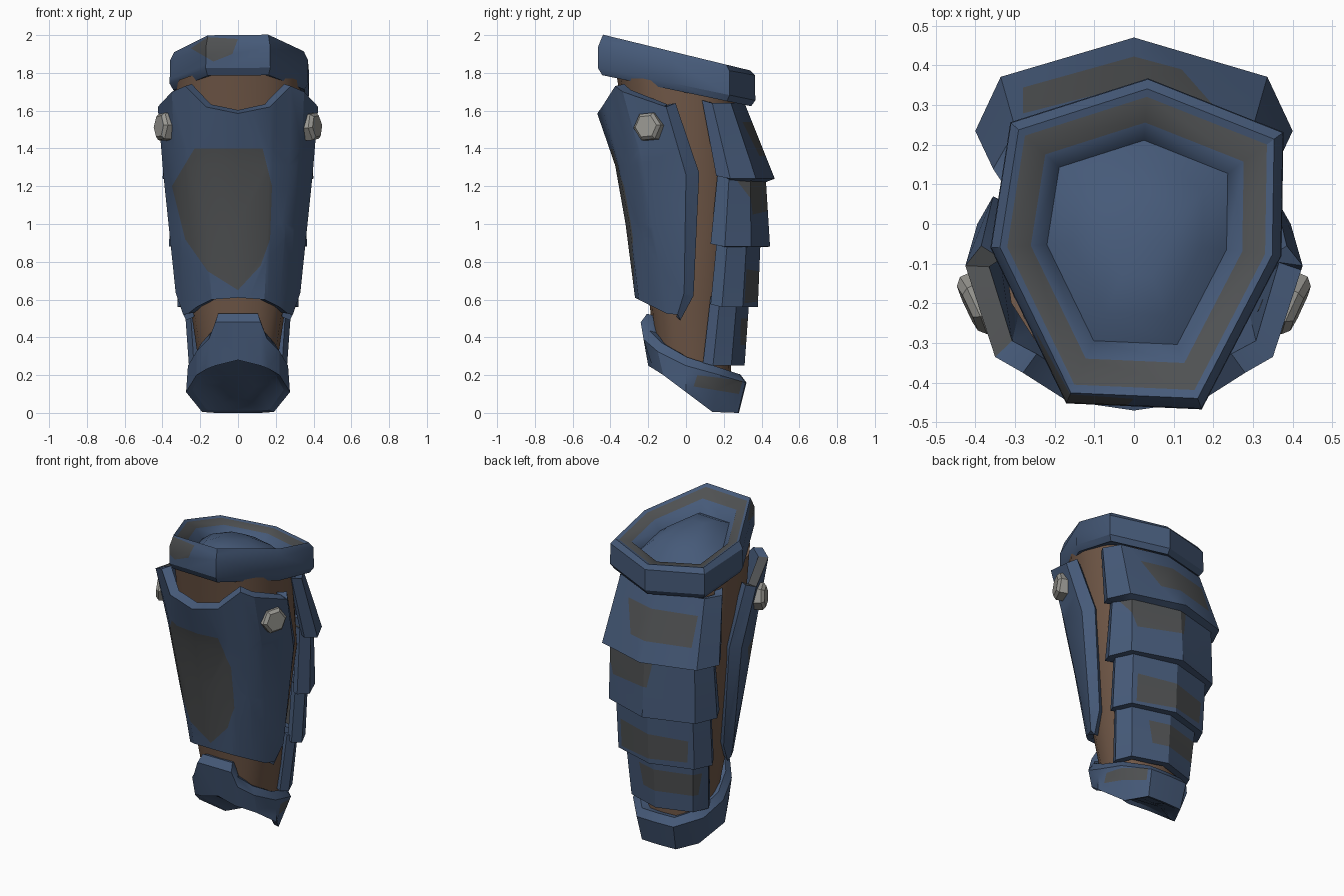
import bpy, bmesh, math
from mathutils import Vector

if "Cube" in bpy.data.objects:
    bpy.data.objects.remove(bpy.data.objects["Cube"])


def material(name, rgb):
    m = bpy.data.materials.new(name)
    m.diffuse_color = (*rgb, 1)
    m.use_nodes = True
    m.node_tree.nodes["Principled BSDF"].inputs["Base Color"].default_value = m.diffuse_color
    return m


BLUE = material("steel_blue", (0.061, 0.102, 0.19))
GREY = material("worn_grey", (0.078, 0.082, 0.085))
BROWN = material("leather_brown", (0.16, 0.095, 0.062))
BOLT = material("bolt_grey", (0.32, 0.315, 0.29))


def loft(rings, closed=True, bands=(), caps=(True, True)):
    """Skin a list of point rings; bands gives a material index per strip."""
    bm = bmesh.new()
    vs = [[bm.verts.new(p) for p in r] for r in rings]
    n = len(rings[0])
    for i in range(len(vs) - 1):
        for j in range(n if closed else n - 1):
            k = (j + 1) % n
            f = bm.faces.new((vs[i][j], vs[i][k], vs[i + 1][k], vs[i + 1][j]))
            f.material_index = bands[i] if i < len(bands) else 0
    if closed:
        for r, cap in zip((vs[0], vs[-1]), caps):
            if cap:
                c = bm.verts.new(sum((v.co for v in r), Vector()) / n)
                for j in range(n):
                    bm.faces.new((r[j], r[(j + 1) % n], c))
        bmesh.ops.recalc_face_normals(bm, faces=bm.faces)
    else:
        bm.normal_update()
        out = sum(f.normal.xy.dot(f.calc_center_median().xy) for f in bm.faces)
        if out < 0:
            bmesh.ops.reverse_faces(bm, faces=bm.faces)
    bm.normal_update()
    return bm


def face_z(bm, sign):
    """Turn an open pad so that it faces up or down."""
    if sum(f.normal.z * f.calc_area() for f in bm.faces) * sign < 0:
        bmesh.ops.reverse_faces(bm, faces=bm.faces)
    return bm


def paint(bm, poly, axes, facing, sign, mat=1):
    """Cut a convex outline into the faces turned one way and colour the inside."""
    def turned():
        bm.normal_update()
        return [f for f in bm.faces if f.normal[facing] * sign > 0.25]
    mid = [sum(p[k] for p in poly) / len(poly) for k in (0, 1)]
    planes = []
    for a, b in zip(poly, poly[1:] + poly[:1]):
        co, no = Vector(), Vector()
        co[axes[0]], co[axes[1]] = a
        no[axes[0]], no[axes[1]] = b[1] - a[1], a[0] - b[0]
        m = co.copy()
        m[axes[0]], m[axes[1]] = mid
        if (m - co).dot(no) > 0:
            no.negate()
        planes.append((co, no.normalized()))
        fs = turned()
        geom = fs + list({e for f in fs for e in f.edges}) + list({v for f in fs for v in f.verts})
        bmesh.ops.bisect_plane(bm, geom=geom, plane_co=co, plane_no=no, dist=1e-4)
    for f in turned():
        c = f.calc_center_median()
        if all((c - co).dot(no) < 0 for co, no in planes):
            f.material_index = mat


def finish(name, bm, mats, thick=0, smooth=30):
    me = bpy.data.meshes.new(name)
    bm.to_mesh(me)
    bm.free()
    ob = bpy.data.objects.new(name, me)
    bpy.context.collection.objects.link(ob)
    for m in mats:
        me.materials.append(m)
    bpy.ops.object.select_all(action='DESELECT')
    ob.select_set(True)
    bpy.context.view_layer.objects.active = ob
    if thick:
        s = ob.modifiers.new("thickness", 'SOLIDIFY')
        s.thickness = thick
        s.offset = -1
        bpy.ops.object.modifier_apply(modifier=s.name)
    bpy.ops.object.shade_smooth_by_angle(angle=math.radians(smooth))
    return ob


def both(half):
    """Mirror an open row that starts on the centre line."""
    return [(-x, y, z) for x, y, z in reversed(half[1:])] + list(half)


def around(half):
    """Mirror a half ring whose two ends lie on the centre line."""
    return list(half) + [(-x, y, z) for x, y, z in reversed(half[1:-1])]


# Leather core
rings = []
for z, yc, hx, hy, tilt in [(0.23, 0.04, 0.2, 0.2, 0.4), (0.55, 0.02, 0.25, 0.21, 0),
                            (1.2, 0.015, 0.335, 0.285, 0), (1.72, -0.05, 0.33, 0.32, 0.22)]:
    ring = []
    for i in range(16):
        c, s = math.cos(i * math.pi / 8), math.sin(i * math.pi / 8)
        x = hx * math.copysign(abs(c) ** 0.8, c)
        y = yc + hy * math.copysign(abs(s) ** 0.8, s)
        ring.append((x, y, z - tilt * y))
    rings.append(ring)
finish("leather_core", loft(rings), [BROWN])

# Top cuff: seven-sided tilted rim around a domed pad
HEPT = [(0.035, 0.365), (0.375, 0.23), (0.37, -0.08), (0.17, -0.465),
        (-0.17, -0.45), (-0.36, -0.06), (-0.31, 0.255)]


def hept(s, height):
    pts = []
    for x, y in HEPT:
        px, py = 0.01 + (x - 0.01) * s, -0.04 + (y + 0.04) * s
        pts.append((px, py, height(py)))
    return pts


def top(drop):
    return lambda y: 2.0 - 0.243 * (y + 0.43) - drop


def base(y):
    return 1.785 - 0.208 * (y + 0.43)


rings = [hept(0.78, lambda y: base(y) + 0.02), hept(0.95, base),
         hept(1.005, lambda y: base(y) + 0.035),
         hept(1.0, lambda y: 1.94 - 0.183 * (y + 0.47)), hept(0.94, top(0)), hept(0.89, top(0.01))]
bm = loft(rings, caps=(True, False))
paint(bm, [(-0.25, 1.93), (-0.16, 1.99), (0.0, 1.98), (-0.03, 1.9), (-0.13, 1.86)], (0, 2), 1, -1)
finish("top_cuff", bm, [BLUE, GREY])

rings = [hept(0.89, top(0.01)), hept(0.73, top(0.035)), hept(0.62, top(0.095)),
         hept(0.45, top(0.045)), hept(0.22, top(0.015))]
bm = face_z(loft(rings, bands=[1], caps=(False, True)), 1)
finish("top_pad", bm, [BLUE, GREY], smooth=80)

# Shin plate: columns from the front centre round to the side edge
columns = [
    [(0, -0.47, 1.585), (0, -0.375, 1.31), (0, -0.32, 1.0), (0, -0.27, 0.61)],
    [(0.17, -0.445, 1.62), (0.165, -0.36, 1.31), (0.16, -0.3, 1.0), (0.14, -0.25, 0.6)],
    [(0.28, -0.375, 1.73), (0.27, -0.3, 1.31), (0.25, -0.24, 1.0), (0.22, -0.17, 0.56)],
    [(0.35, -0.335, 1.7), (0.335, -0.23, 1.31), (0.305, -0.17, 0.95), (0.265, -0.1, 0.525)],
    [(0.425, -0.105, 1.62), (0.395, 0.0, 1.26), (0.33, -0.01, 0.635), (0.29, -0.045, 0.52)],
    [(0.385, -0.055, 1.64), (0.355, 0.07, 1.27), (0.295, 0.04, 0.62), (0.275, -0.03, 0.49)],
]
bm = loft([both([c[i] for c in columns]) for i in range(4)], closed=False)
paint(bm, [(-0.23, 1.4), (0.13, 1.4), (0.18, 1.2), (0.17, 0.92), (0.12, 0.78), (0, 0.65),
           (-0.16, 0.75), (-0.28, 0.92), (-0.35, 1.2)], (0, 2), 1, -1)
plate = finish("shin_plate", bm, [BLUE, GREY], thick=0.06)
# Worn upper edge on one side
for f in plate.data.polygons:
    if f.normal.z > 0.5 and f.center.x < -0.3 and f.center.z > 1.55:
        f.material_index = 1

# Four overlapping calf plates: (z, back y, side y, half width) at top and bottom
lames = [
    ((1.64, 0.31, 0.085, 0.355), (1.24, 0.47, 0.16, 0.4), [(-0.28, 1.36), (-0.28, 1.54), (0.2, 1.54), (0.12, 1.36)]),
    ((1.28, 0.42, 0.17, 0.355), (0.88, 0.445, 0.13, 0.365), [(-0.02, 1.07), (-0.05, 1.23), (0.335, 1.23), (0.27, 1.05)]),
    ((0.92, 0.395, 0.165, 0.325), (0.56, 0.38, 0.13, 0.32), [(-0.23, 0.6), (-0.24, 0.74), (0.24, 0.76), (0.24, 0.58)]),
    ((0.6, 0.335, 0.13, 0.285), (0.25, 0.31, 0.09, 0.26), [(-0.24, 0.36), (-0.26, 0.5), (0.13, 0.5), (0.1, 0.36)]),
]
for n, (hi, lo, patch) in enumerate(lames):
    rows = []
    for z, yb, ys, w in (hi, lo):
        rows.append(both([(w * fx, ys + (yb - ys) * fy, z - dz) for fx, fy, dz in
                          ((0, 1, 0), (0.84, 0.68, 0), (1, 0.24, 0), (0.9, 0, -0.015))]))
    bm = loft(rows, closed=False)
    paint(bm, patch, (0, 2), 1, 1)
    finish(f"calf_plate_{n + 1}", bm, [BLUE, GREY], thick=0.05)

# Ankle cuff: raised tab at the front, slanting down to the heel
upper = [(0, -0.24, 0.48), (0.12, -0.24, 0.48), (0.155, -0.225, 0.39), (0.22, -0.15, 0.325), (0.265, 0.0, 0.25),
         (0.25, 0.18, 0.2), (0.13, 0.315, 0.16), (0, 0.32, 0.16)]
lower = [(0, -0.2, 0.28), (0.12, -0.2, 0.25), (0.16, -0.175, 0.235), (0.22, -0.12, 0.2), (0.275, 0.0, 0.11),
         (0.19, 0.14, 0.005), (0.12, 0.275, 0.0), (0, 0.28, 0.0)]


def shrink(ring, s, dz):
    return around([(x * s, 0.04 + (y - 0.04) * s, z + dz) for x, y, z in ring])


def sole(s, lift):
    pts = shrink(lower, s, 0)
    return [(x, y, max(0.01, 0.24 - 0.6 * (y + 0.2)) + lift) for x, y, z in pts]


inner = shrink(lower, 0.88, 0.012)
bm = loft([shrink(upper, 0.68, 0.03), shrink(upper, 0.88, 0.045), shrink(upper, 1, 0),
           shrink(lower, 1, 0), inner], caps=(True, False))
paint(bm, [(0.04, 0.14), (0.06, 0.2), (0.3, 0.17), (0.28, 0.1)], (1, 2), 0, 1)
finish("ankle_cuff", bm, [BLUE, GREY])

# Smooth pad closing the underside
bm = face_z(loft([inner, sole(0.68, 0.045), sole(0.35, 0.035)], caps=(False, True)), -1)
finish("ankle_pad", bm, [BLUE], smooth=80)

# Hexagonal bolts on both sides of the shin plate
for side, name in ((1, "right_bolt"), (-1, "left_bolt")):
    axis = Vector((0.9 * side, -0.42, 0.06)).normalized()
    u = axis.cross(Vector((0, 0, 1))).normalized()
    v = axis.cross(u)
    centre = Vector((0.382 * side, -0.195, 1.515))
    rings = []
    for depth, r in ((-0.05, 0.08), (0.025, 0.08), (0.042, 0.062)):
        rings.append([centre + axis * depth + r * (u * math.cos(a) + v * math.sin(a))
                      for a in (i * math.pi / 3 + 0.1 for i in range(6))])
    finish(name, loft(rings), [BOLT], smooth=20)
